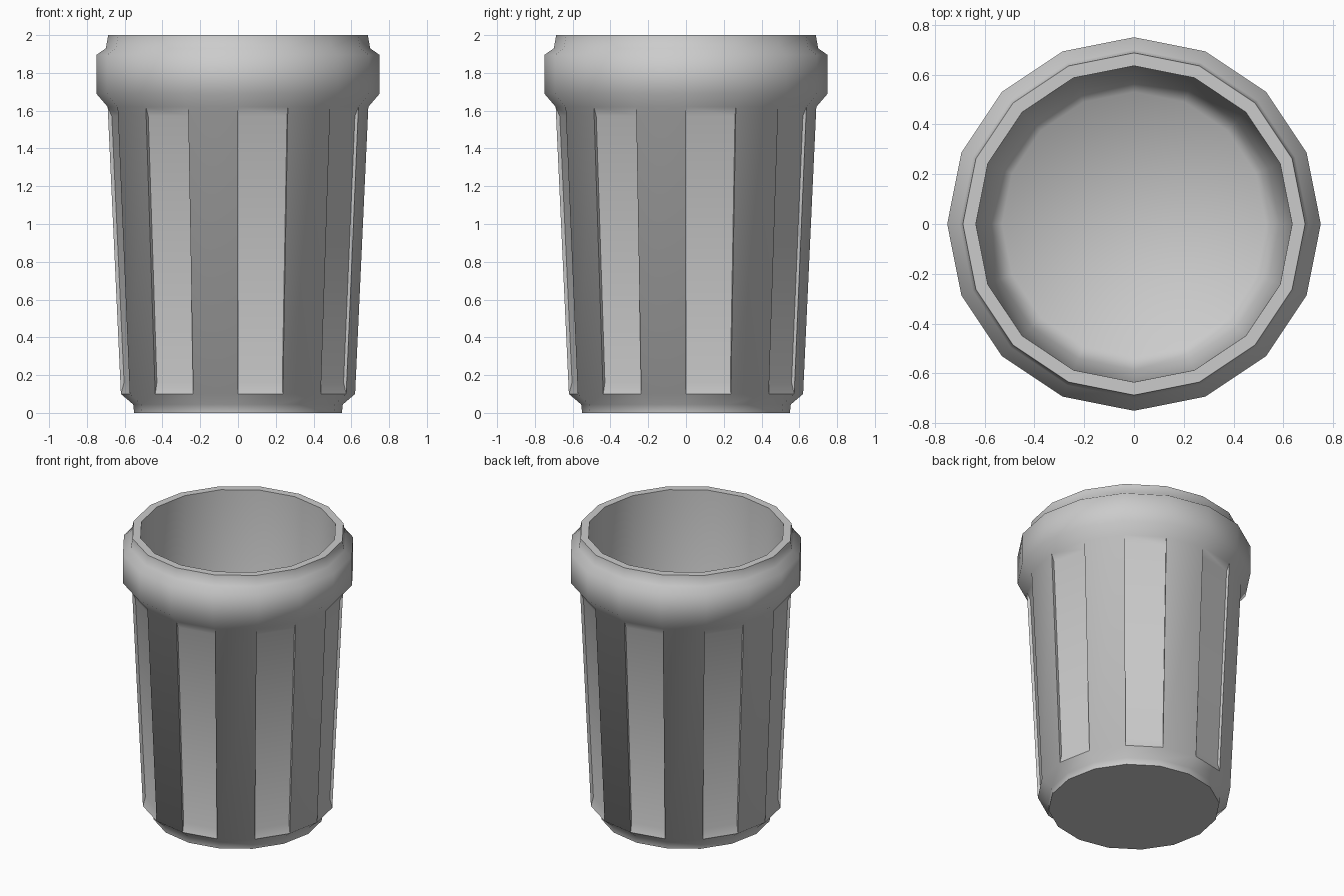
import bpy, bmesh
from math import sin, cos, pi, radians
from mathutils import Vector

if "Cube" in bpy.data.objects:
    bpy.data.objects.remove(bpy.data.objects["Cube"])

SIDES = 16
# (radius, z): outside from foot up to lip, then down the inner wall to the floor
PROFILE = [(0.55, 0.0), (0.555, 0.045), (0.62, 0.10), (0.69, 1.62),
           (0.75, 1.69), (0.75, 1.895), (0.70, 1.93), (0.687, 2.0),
           (0.635, 2.0), (0.585, 0.12), (0.53, 0.06)]
WALL = 2        # profile segment that carries the recessed panels
DEPTH = 0.02

bm = bmesh.new()
rings = [[bm.verts.new((r * cos(2 * pi * i / SIDES), r * sin(2 * pi * i / SIDES), z))
          for i in range(SIDES)] for r, z in PROFILE]

# Revolved cup body
panels = []
for k in range(len(rings) - 1):
    a, b = rings[k], rings[k + 1]
    for i in range(SIDES):
        j = (i + 1) % SIDES
        f = bm.faces.new((a[i], a[j], b[j], b[i]))
        # the panel just right of the front centre line is recessed, then every other one
        if k == WALL and i % 2 == 0:
            panels.append(f)
bm.faces.new(list(reversed(rings[0])))   # underside
bm.faces.new(rings[-1])                  # inner floor
bm.normal_update()

# Recessed panels with sloping top and bottom ends
for f in bmesh.ops.extrude_discrete_faces(bm, faces=panels)["faces"]:
    n = f.normal.copy()
    if n.length < 0.5:
        f.normal_update()
        n = f.normal.copy()
    mid = f.calc_center_median()
    low, high = Vector((0, 0, 0)), Vector((0, 0, 0))
    slope = (0.69 - 0.62) / 1.52
    for v in f.verts:
        dz = -0.05 if v.co.z > mid.z else 0.06
        radial = Vector((v.co.x, v.co.y, 0)).normalized()
        v.co += radial * slope * dz + Vector((0, 0, dz)) - n * DEPTH

bmesh.ops.recalc_face_normals(bm, faces=bm.faces)
mesh = bpy.data.meshes.new("cup")
bm.to_mesh(mesh)
bm.free()
cup = bpy.data.objects.new("cup", mesh)
bpy.context.collection.objects.link(cup)

# Smooth shading with sharp panel sides and lip
bpy.context.view_layer.objects.active = cup
cup.select_set(True)
bpy.ops.object.shade_smooth_by_angle(angle=radians(60))
